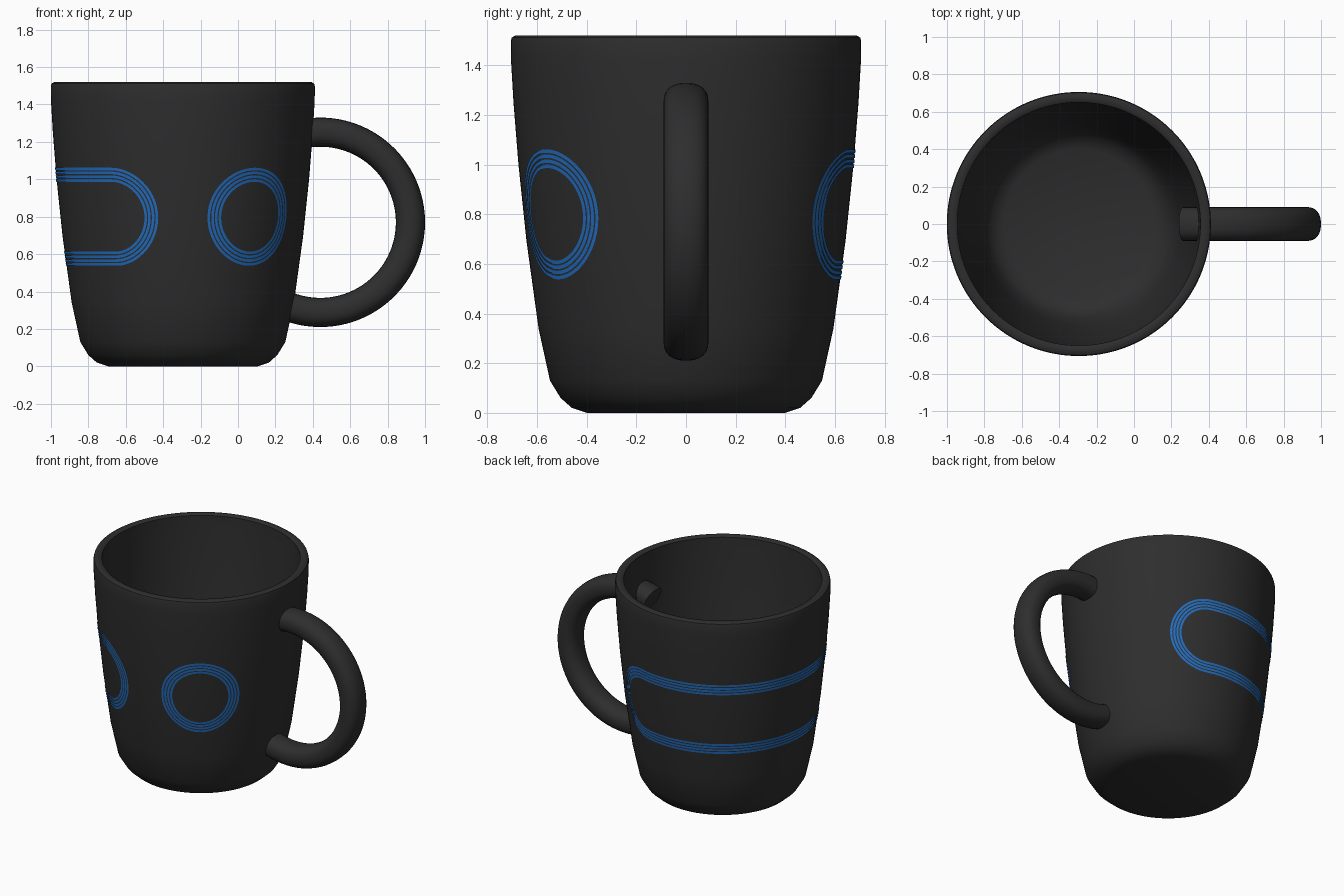
import bpy
from math import sin, cos, pi, radians, copysign

cube = bpy.data.objects.get("Cube")
if cube:
    bpy.data.objects.remove(cube, do_unlink=True)

AXIS_X = -0.295          # centre of the cup
SEGMENTS = 128


def material(name, rgb):
    mat = bpy.data.materials.new(name)
    mat.use_nodes = True
    mat.diffuse_color = (*rgb, 1)
    bsdf = next(n for n in mat.node_tree.nodes if n.type == 'BSDF_PRINCIPLED')
    bsdf.inputs["Base Color"].default_value = (*rgb, 1)
    bsdf.inputs["Roughness"].default_value = 0.6
    return mat


def skin(name, rings, mat, loop=False, caps=False, angle=40):
    """Skin a list of closed rings; loop joins the last ring to the first."""
    n, count = len(rings[0]), len(rings)
    verts = [p for ring in rings for p in ring]
    faces = []
    for i in range(count if loop else count - 1):
        a, b = i * n, (i + 1) % count * n
        for j in range(n):
            k = (j + 1) % n
            faces.append((a + j, a + k, b + k, b + j))
    if caps:
        faces += [tuple(reversed(range(n))), tuple(range((count - 1) * n, count * n))]
    mesh = bpy.data.meshes.new(name)
    mesh.from_pydata(verts, [], faces)
    mesh.materials.append(mat)
    obj = bpy.data.objects.new(name, mesh)
    bpy.context.collection.objects.link(obj)
    bpy.ops.object.select_all(action='DESELECT')
    obj.select_set(True)
    bpy.context.view_layer.objects.active = obj
    bpy.ops.object.mode_set(mode='EDIT')
    bpy.ops.mesh.select_all(action='SELECT')
    bpy.ops.mesh.normals_make_consistent(inside=False)
    bpy.ops.object.mode_set(mode='OBJECT')
    bpy.ops.object.shade_smooth_by_angle(angle=radians(angle))
    return obj


charcoal = material("charcoal glaze", (0.027, 0.027, 0.027))
blue = material("blue paint", (0.015, 0.15, 0.52))

# Cup: outer wall from foot to rim, then inner wall down to the floor
outer = [(0.40, 0), (0.46, 0.02), (0.505, 0.06), (0.548, 0.13), (0.594, 0.34),
         (0.643, 0.695), (0.675, 1.0), (0.695, 1.25), (0.705, 1.42), (0.706, 1.495)]
rim = [(0.702, 1.512), (0.688, 1.52), (0.662, 1.52), (0.65, 1.512)]
inner = [(0.648, 1.42), (0.62, 1.0), (0.588, 0.695), (0.54, 0.34),
         (0.50, 0.17), (0.46, 0.11), (0.40, 0.08)]


def around(r, z, angle):
    return (AXIS_X + r * cos(angle), r * sin(angle), z)


skin("cup", [[around(r, z, 2 * pi * j / SEGMENTS) for j in range(SEGMENTS)]
             for r, z in outer + rim + inner], charcoal, caps=True)

# Handle: rounded section swept round an arc whose ends pierce the wall
SIDES, STEPS, OVERRUN = 24, 56, radians(21)
rings = []
for i in range(STEPS + 1):
    t = -pi / 2 - OVERRUN + (pi + 2 * OVERRUN) * i / STEPS
    ring = []
    for j in range(SIDES):
        a = 2 * pi * j / SIDES
        u, v = (copysign(abs(c) ** 0.85, c) for c in (cos(a), sin(a)))
        r = 0.482 + 0.078 * u
        ring.append((0.44 + r * cos(t), 0.091 * v, 0.77 + r * sin(t)))
    rings.append(ring)
skin("handle", rings, charcoal, caps=True, angle=50)

# Painted stripes: concentric rounded outlines wrapped round the wall
WRAP_RADIUS, MID_Z = 0.655, 0.80


def wall_radius(z):
    for (r0, z0), (r1, z1) in zip(outer, outer[1:]):
        if z0 <= z <= z1:
            return r0 + (r1 - r0) * (z - z0) / (z1 - z0)


def outline(start, end, radius):
    """Rounded outline between two azimuths in degrees, on the cup wall."""
    a0, a1 = radians(start), radians(end)
    flat = []
    for i in range(49):
        t = -pi / 2 + pi * i / 48
        flat.append((a1 + radius * cos(t) / WRAP_RADIUS, radius * sin(t)))
    side = int((end - start) / 2)
    flat += [(a1 + (a0 - a1) * i / side, radius) for i in range(1, side)]
    for i in range(48 + (side > 0)):
        t = pi / 2 + pi * (i + (side == 0)) / 48
        flat.append((a0 + radius * cos(t) / WRAP_RADIUS, radius * sin(t)))
    flat += [(a0 + (a1 - a0) * i / side, -radius) for i in range(1, side)]
    if side == 0:
        flat.pop()
    return [around(wall_radius(MID_Z + h) + 0.003, MID_Z + h, a) for a, h in flat]


for label, start, end in (("ring_stripe", 304.5, 304.5), ("band_stripe", 74, 235.5)):
    for n in range(4):
        edge = 0.262 - 0.0205 * n
        skin(f"{label}_{n + 1}",
             [outline(start, end, edge - 0.014), outline(start, end, edge)], blue)
